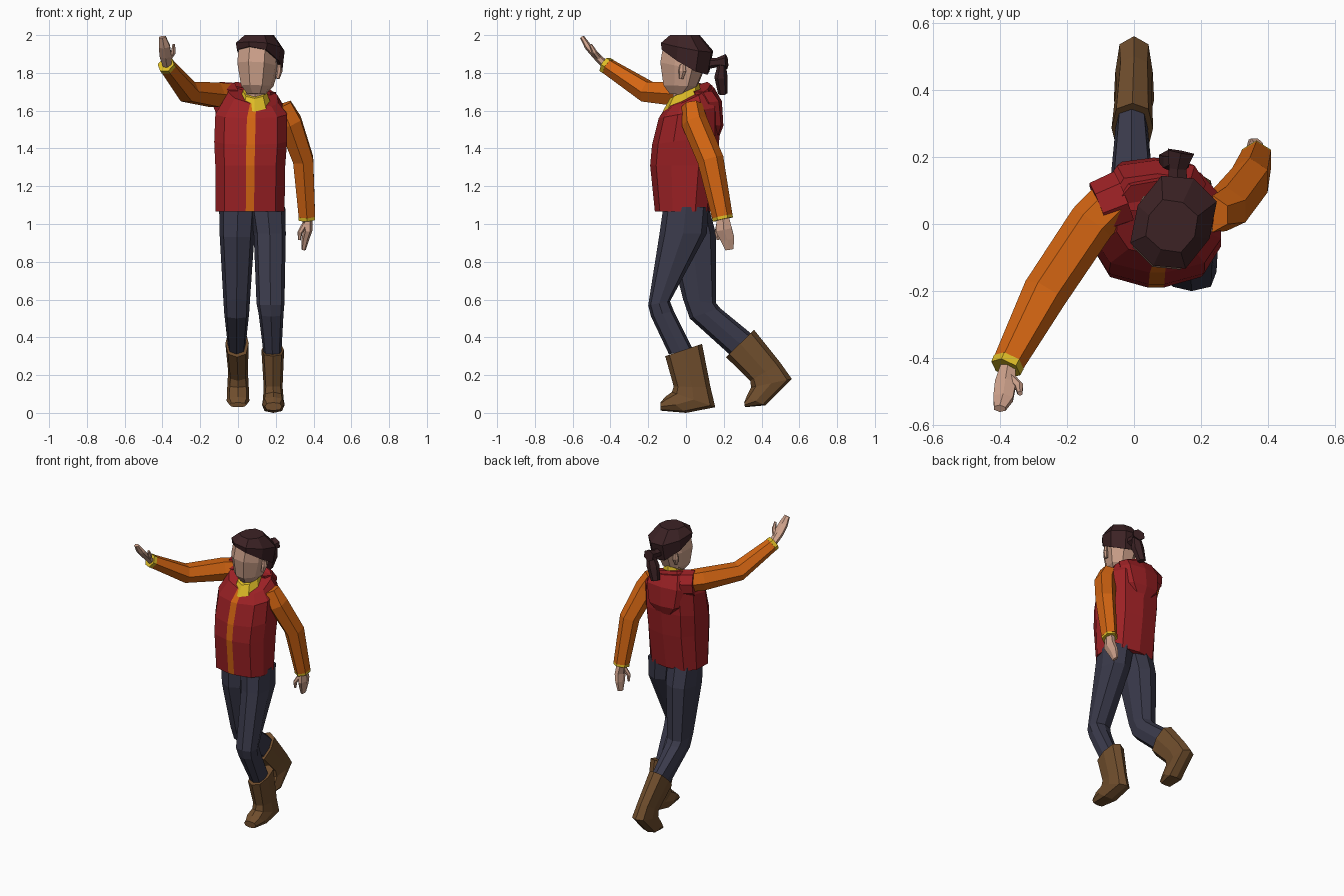
import bpy, bmesh, math
from mathutils import Vector, Matrix


def mat(name, r, g, b):
    m = bpy.data.materials.new(name)
    m.diffuse_color = (r, g, b, 1)
    return m


RED = mat("vest red", 0.33, 0.015, 0.018)
ORANGE = mat("sleeve orange", 0.65, 0.13, 0.006)
YELLOW = mat("trim yellow", 0.72, 0.5, 0.02)
SKIN = mat("skin", 0.62, 0.36, 0.26)
HAIR = mat("dark hair", 0.045, 0.016, 0.018)
NAVY = mat("trouser navy", 0.042, 0.042, 0.07)
BROWN = mat("boot brown", 0.16, 0.075, 0.026)


def even(n, start=-90):
    return [start + 360 * i / n for i in range(n)]


def soft(v, p):
    return math.copysign(abs(v) ** p, v)


def loft(name, rings, m, angles, p=0.75, stripe=None):
    """Skin a closed body through rings given as (centre, half axis u, half axis v)."""
    bm = bmesh.new()
    rows = []
    for c, u, v in rings:
        rows.append([bm.verts.new(c + u * soft(math.cos(math.radians(a)), p)
                                  + v * soft(math.sin(math.radians(a)), p)) for a in angles])
    n = len(angles)
    for r0, r1 in zip(rows, rows[1:]):
        for i in range(n):
            j = (i + 1) % n
            f = bm.faces.new((r0[i], r0[j], r1[j], r1[i]))
            if stripe and i == 0:
                f.material_index = 1
    bm.faces.new(rows[0][::-1])
    bm.faces.new(rows[-1])
    bmesh.ops.recalc_face_normals(bm, faces=bm.faces)
    me = bpy.data.meshes.new(name)
    bm.to_mesh(me)
    bm.free()
    me.materials.append(m)
    if stripe:
        me.materials.append(stripe)
    ob = bpy.data.objects.new(name, me)
    bpy.context.collection.objects.link(ob)
    return ob


def ring(cx, rx, f, b, tilt=0):
    """Ring from its front and back points (y, z) in the side view."""
    f, b = Vector((cx, *f)), Vector((cx, *b))
    return (f + b) / 2, Vector((rx, 0, tilt)), (b - f) / 2


def body(name, rows, m, n=8, **kw):
    return loft(name, [ring(*r) for r in rows], m, kw.pop("angles", even(n)), **kw)


def tube(name, pts, m, n=6, ref=(1, 0, 0)):
    """Tube along points (position, half width along ref, half thickness)."""
    rings = []
    for i, (q, ru, rv) in enumerate(pts):
        t = (Vector(pts[min(i + 1, len(pts) - 1)][0]) - Vector(pts[max(i - 1, 0)][0])).normalized()
        u = Vector(ref)
        u = (u - t * u.dot(t)).normalized()
        rings.append((Vector(q), u * ru, t.cross(u) * rv))
    return loft(name, rings, m, even(n, 30), p=1)


# Trousers: back leg at x = 0, front leg at x = 0.17
body("back_trouser_leg", [
    (0.0, 0.10, (-0.10, 1.09), (0.12, 1.09)),
    (-0.005, 0.092, (-0.10, 0.93), (0.158, 0.95)),
    (-0.007, 0.07, (-0.015, 0.60), (0.16, 0.58)),
    (-0.007, 0.066, (0.02, 0.50), (0.18, 0.555)),
    (-0.007, 0.048, (0.23, 0.31), (0.345, 0.42))], NAVY)
body("front_trouser_leg", [
    (0.155, 0.095, (-0.12, 1.09), (0.12, 1.09)),
    (0.168, 0.085, (-0.14, 0.95), (0.11, 0.95)),
    (0.172, 0.074, (-0.20, 0.57), (-0.085, 0.59)),
    (0.175, 0.066, (-0.185, 0.51), (-0.065, 0.54)),
    (0.182, 0.048, (-0.09, 0.31), (0.035, 0.34))], NAVY)

# Boots
body("back_boot", [
    (-0.005, 0.062, (0.212, 0.295), (0.36, 0.44)),
    (0, 0.052, (0.34, 0.17), (0.50, 0.265)),
    (0, 0.056, (0.345, 0.135), (0.56, 0.18)),
    (0, 0.06, (0.32, 0.085), (0.42, 0.04)),
    (0, 0.045, (0.308, 0.055), (0.312, 0.03))], BROWN)
body("front_boot", [
    (0.184, 0.06, (-0.11, 0.30), (0.085, 0.365)),
    (0.186, 0.05, (-0.065, 0.14), (0.13, 0.135)),
    (0.187, 0.055, (-0.075, 0.11), (0.155, 0.03)),
    (0.187, 0.06, (-0.11, 0.085), (0.0, 0.0)),
    (0.187, 0.045, (-0.135, 0.055), (-0.135, 0.012))], BROWN)

# Vest with the orange front stripe
body("vest", [
    (0.063, 0.188, (-0.165, 1.065), (0.13, 1.065)),
    (0.065, 0.19, (-0.19, 1.31), (0.165, 1.31)),
    (0.067, 0.198, (-0.18, 1.42), (0.178, 1.47)),
    (0.070, 0.195, (-0.145, 1.56), (0.175, 1.62)),
    (0.080, 0.135, (-0.095, 1.635), (0.13, 1.74), -0.03)], RED,
    angles=[-93.3, -86.7, -50, -15, 20, 55, 90, 125, 160, 195, 230], stripe=ORANGE)
body("hood", [
    (0.06, 0.06, (0.10, 1.44), (0.175, 1.46)),
    (0.06, 0.125, (0.09, 1.53), (0.198, 1.52)),
    (0.065, 0.15, (0.05, 1.64), (0.19, 1.65)),
    (0.07, 0.13, (0.03, 1.715), (0.15, 1.72), -0.02)], RED)
body("collar", [
    (0.088, 0.082, (-0.124, 1.595), (0.08, 1.70)),
    (0.088, 0.062, (-0.085, 1.665), (0.07, 1.745))], YELLOW, p=0.9)
tube("vest_shoulder", [((-0.03, 0.08, 1.665), 0.085, 0.085),
                       ((-0.105, 0.05, 1.67), 0.085, 0.08)], RED, 8, (0, 0, 1))

# Sleeves and cuffs
tube("raised_sleeve", [
    ((-0.06, 0.07, 1.68), 0.07, 0.07), ((-0.125, 0.005, 1.685), 0.075, 0.07),
    ((-0.265, -0.205, 1.70), 0.062, 0.068), ((-0.375, -0.415, 1.835), 0.045, 0.047)],
    ORANGE, ref=(0, 0, 1))
tube("raised_cuff", [((-0.373, -0.411, 1.833), 0.047, 0.049),
                     ((-0.382, -0.43, 1.845), 0.046, 0.048)], YELLOW, ref=(0, 0, 1))
tube("lowered_sleeve", [
    ((0.235, 0.03, 1.63), 0.055, 0.055), ((0.275, 0.045, 1.54), 0.07, 0.07),
    ((0.345, 0.13, 1.34), 0.062, 0.07), ((0.365, 0.192, 1.04), 0.05, 0.055)], ORANGE)
tube("lowered_cuff", [((0.364, 0.191, 1.042), 0.05, 0.055),
                      ((0.365, 0.195, 1.024), 0.05, 0.055)], YELLOW)

# Hands
tube("raised_hand", [
    ((-0.375, -0.425, 1.84), 0.025, 0.022), ((-0.383, -0.475, 1.89), 0.036, 0.02),
    ((-0.39, -0.52, 1.94), 0.034, 0.018), ((-0.40, -0.55, 1.99), 0.02, 0.012)], SKIN)
tube("raised_thumb", [
    ((-0.37, -0.455, 1.87), 0.014, 0.014), ((-0.342, -0.485, 1.91), 0.014, 0.014),
    ((-0.34, -0.505, 1.95), 0.008, 0.008)], SKIN)
tube("lowered_hand", [
    ((0.365, 0.195, 1.04), 0.036, 0.028), ((0.37, 0.20, 0.97), 0.05, 0.025),
    ((0.357, 0.22, 0.92), 0.042, 0.02), ((0.347, 0.23, 0.865), 0.025, 0.012)], SKIN, ref=(0, 1, 0))
tube("lowered_thumb", [
    ((0.355, 0.175, 1.0), 0.016, 0.016), ((0.328, 0.165, 0.955), 0.015, 0.013),
    ((0.325, 0.17, 0.915), 0.008, 0.008)], SKIN, ref=(0, 1, 0))

# Neck and head, the head turned towards the raised arm
body("neck", [(0.088, 0.052, (-0.075, 1.58), (0.05, 1.62)),
              (0.09, 0.05, (-0.065, 1.75), (0.05, 1.77))], SKIN, n=6)
X = 0.12
head_parts = [
    body("head", [
        (X, 0.048, (-0.09, 1.69), (0.0, 1.685)),
        (X, 0.08, (-0.125, 1.735), (0.06, 1.73)),
        (X, 0.102, (-0.142, 1.86), (0.10, 1.82)),
        (X, 0.10, (-0.125, 1.95), (0.11, 1.90)),
        (X, 0.07, (-0.08, 1.975), (0.08, 1.97))], SKIN),
    body("hair", [
        (X, 0.112, (-0.132, 1.94), (0.125, 1.79)),
        (X, 0.118, (-0.138, 1.965), (0.148, 1.91)),
        (X, 0.075, (-0.085, 2.0), (0.07, 2.0))], HAIR)]
for side in (-1, 1):
    head_parts.append(tube("ear", [
        ((X + side * 0.095, 0.015, 1.77), 0.012, 0.012),
        ((X + side * 0.103, 0.025, 1.81), 0.014, 0.022),
        ((X + side * 0.10, 0.025, 1.845), 0.01, 0.015)], SKIN))
pivot = Matrix.Translation((X, 0.01, 0))
turn = pivot @ Matrix.Rotation(math.radians(-25), 4, 'Z') @ pivot.inverted()
for ob in head_parts:
    ob.data.transform(turn)

# Tied hair at the back
tube("hair_knot", [((0.13, 0.11, 1.85), 0.035, 0.03), ((0.13, 0.165, 1.855), 0.03, 0.025),
                   ((0.14, 0.215, 1.86), 0.045, 0.04)], HAIR)
tube("ponytail", [((0.14, 0.19, 1.85), 0.03, 0.02), ((0.125, 0.185, 1.78), 0.045, 0.035),
                  ((0.10, 0.195, 1.69), 0.03, 0.025)], HAIR)
